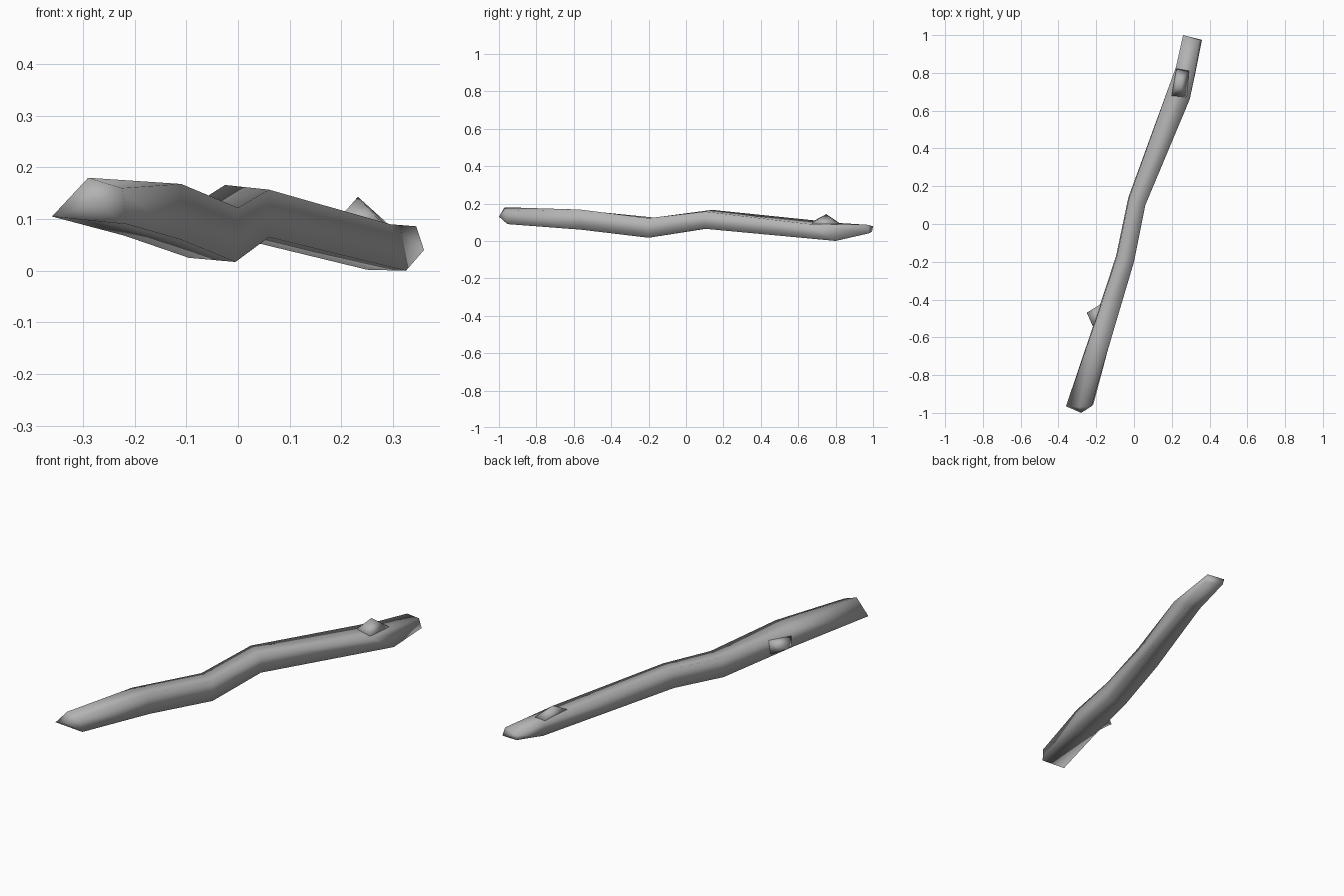
import bpy, bmesh

cube = bpy.data.objects.get("Cube")
if cube:
    bpy.data.objects.remove(cube)

wood = bpy.data.materials.new("grey_wood")
wood.use_nodes = True
GREY = (0.45, 0.45, 0.45, 1)
wood.diffuse_color = GREY
wood.node_tree.nodes["Principled BSDF"].inputs["Base Color"].default_value = GREY


def finish(name, bm):
    """Turn a bmesh into a smooth shaded wooden object."""
    bmesh.ops.recalc_face_normals(bm, faces=bm.faces)
    for f in bm.faces:
        f.smooth = True
    mesh = bpy.data.meshes.new(name)
    bm.to_mesh(mesh)
    bm.free()
    mesh.materials.append(wood)
    obj = bpy.data.objects.new(name, mesh)
    bpy.context.collection.objects.link(obj)


def loft(name, rings, tip):
    """Skin four-cornered rings, with a blunt point on the first one."""
    bm = bmesh.new()
    loops = [[bm.verts.new(p) for p in ring] for ring in rings]
    for a, b in zip(loops, loops[1:]):
        for i in range(4):
            j = (i + 1) % 4
            bm.faces.new((a[i], a[j], b[j], b[i]))
    point = bm.verts.new(tip)
    for i in range(4):
        bm.faces.new((loops[0][i], loops[0][(i + 1) % 4], point))
    bm.faces.new(loops[-1])
    finish(name, bm)


def spur(name, base, tip):
    """Broken twig stub: a small pyramid on the branch."""
    bm = bmesh.new()
    verts = [bm.verts.new(p) for p in base]
    point = bm.verts.new(tip)
    for i in range(len(verts)):
        bm.faces.new((verts[i], verts[(i + 1) % len(verts)], point))
    bm.faces.new(verts)
    finish(name, bm)


# Crooked branch: corners run top left, top right, bottom right, bottom left
loft("branch", [
    [(-.29, -.97, .18), (-.225, -.965, .16), (-.215, -.955, .09), (-.36, -.965, .105)],
    [(-.215, -.55, .163), (-.11, -.57, .168), (-.11, -.56, .06), (-.22, -.55, .068)],
    [(-.09, -.17, .125), (0, -.2, .122), (-.005, -.2, .017), (-.095, -.17, .025)],
    [(-.025, .14, .166), (.06, .1, .157), (.06, .1, .065), (-.03, .14, .07)],
    [(.222, .83, .095), (.295, .66, .09), (.325, .8, 0), (.25, .8, .002)],
    [(.26, 1, .078), (.345, .975, .086), (.36, .975, .04), (.265, .995, .05)],
], (-.28, -1, .13))

# Twig stubs
spur("side_spur", [(-.21, -.56, .13), (-.17, -.42, .14), (-.165, -.42, .06),
                   (-.21, -.56, .07)], (-.25, -.47, .095))
spur("top_spur", [(.19, .66, .095), (.285, .66, .085), (.3, .82, .082),
                  (.224, .83, .09)], (.232, .75, .143))
